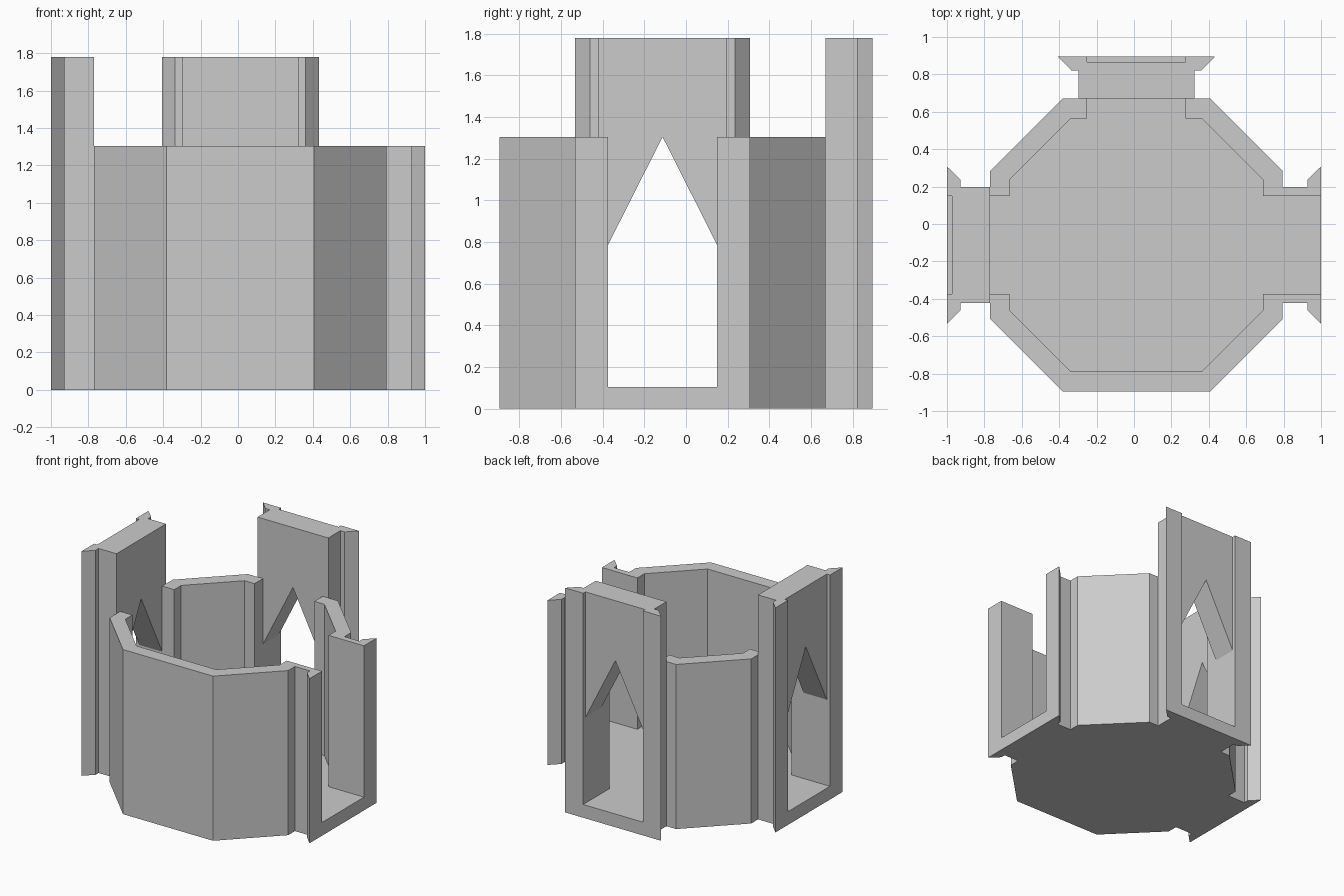
import bpy
import bmesh
from math import radians
from mathutils import Matrix

cube = bpy.data.objects.get("Cube")
if cube:
    bpy.data.objects.remove(cube, do_unlink=True)

# Single stone colour
stone = bpy.data.materials.new("stone grey")
stone.use_nodes = True
colour = (0.6, 0.6, 0.6, 1)
stone.diffuse_color = colour
stone.node_tree.nodes["Principled BSDF"].inputs["Base Color"].default_value = colour

CENTRE = Matrix.Translation((0.0125, -0.1125, 0))
FLOOR, WALL_TOP, TOWER_TOP = 0.105, 1.305, 1.78
APOTHEM = 0.7825
DOOR = 0.2625      # half width of a doorway
ABOVE = 2.0        # cutters reach past every top


def prism(name, outline, start, end, turn=0, upright=False):
    """Extrude an outline along z, or along y when upright."""
    bm = bmesh.new()
    place = (lambda p, q, d: (p, d, q)) if upright else (lambda p, q, d: (p, q, d))
    low = [bm.verts.new(place(p, q, start)) for p, q in outline]
    high = [bm.verts.new(place(p, q, end)) for p, q in outline]
    bm.faces.new(low)
    bm.faces.new(high)
    for i in range(len(low)):
        j = (i + 1) % len(low)
        bm.faces.new((low[i], low[j], high[j], high[i]))
    bm.transform(CENTRE @ Matrix.Rotation(radians(turn), 4, "Z"))
    bmesh.ops.recalc_face_normals(bm, faces=bm.faces)
    mesh = bpy.data.meshes.new(name)
    bm.to_mesh(mesh)
    bm.free()
    mesh.materials.append(stone)
    obj = bpy.data.objects.new(name, mesh)
    bpy.context.collection.objects.link(obj)
    return obj


def carve(obj, cutters):
    """Subtract the cutters, keep the result and remove the cutters."""
    for cutter in cutters:
        cutter.hide_render = True
        mod = obj.modifiers.new("cut", "BOOLEAN")
        mod.operation = "DIFFERENCE"
        mod.solver = "EXACT"
        mod.object = cutter
    graph = bpy.context.evaluated_depsgraph_get()
    mesh = bpy.data.meshes.new_from_object(obj.evaluated_get(graph))
    obj.modifiers.clear()
    obj.data = mesh
    for cutter in cutters:
        bpy.data.objects.remove(cutter, do_unlink=True)


def octagon(a, c):
    return [(c, -a), (a, -c), (a, c), (c, a), (-c, a), (-a, c), (-a, -c), (-c, -a)]


def block(half, near, far):
    return [(-half, near), (half, near), (half, far), (-half, far)]


# Doorways: name, turn from the back, outer distance, height
doorways = [
    ("back_doorway", 0, 1.0075, TOWER_TOP),
    ("right_doorway", 90, 1.0125, TOWER_TOP),
    ("left_doorway", -90, 0.9875, WALL_TOP),
]

# Octagonal room with floor and doorway gaps
room = prism("octagonal_room", octagon(APOTHEM, 0.395), 0, WALL_TOP)
hollow = [prism("room_hollow", octagon(0.677, 0.35), FLOOR, ABOVE)]
for name, turn, outer, height in doorways:
    hollow.append(prism("gap", block(DOOR, 0.6, 0.9), FLOOR, ABOVE, turn))
carve(room, hollow)

# Projecting doorways with flared outer edges
for name, turn, outer, height in doorways:
    half = [(0.31, APOTHEM), (0.31, outer - 0.073), (0.348, outer - 0.073), (0.42, outer)]
    outline = half + [(-x, y) for x, y in reversed(half)]
    frame = prism(name, outline, 0, height, turn)
    if height == TOWER_TOP:
        # Pointed opening and a shallow recess on the outer face
        arch = [(-DOOR, FLOOR), (DOOR, FLOOR), (DOOR, 0.785), (0, WALL_TOP), (-DOOR, 0.785)]
        cutters = [
            prism("arch", arch, 0.7, 1.1, turn, upright=True),
            prism("recess", block(DOOR, outer - 0.028, 1.1), FLOOR, ABOVE, turn),
        ]
    else:
        cutters = [prism("open_gap", block(DOOR, 0.7, 1.1), FLOOR, ABOVE, turn)]
    carve(frame, cutters)
